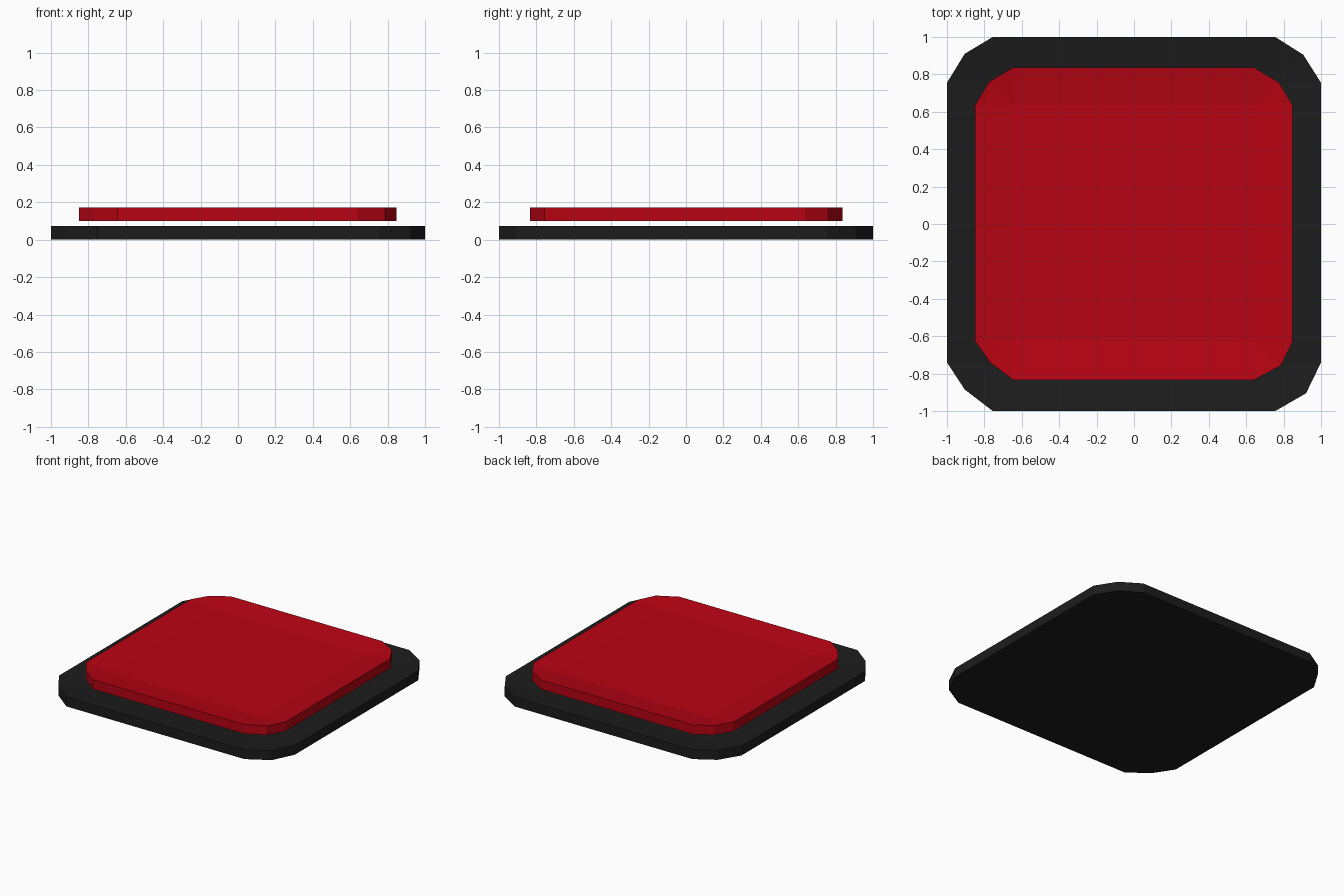
import bpy, bmesh

if "Cube" in bpy.data.objects:
    bpy.data.objects.remove(bpy.data.objects["Cube"])


def material(name, rgb):
    m = bpy.data.materials.new(name)
    m.diffuse_color = (*rgb, 1)
    m.use_nodes = True
    m.node_tree.nodes["Principled BSDF"].inputs["Base Color"].default_value = m.diffuse_color
    return m


def dished_plate(name, outline, z0, z1, depth, mat):
    """Closed plate: 12-point outline (3 per corner), top sloping to a sunken middle."""
    bm = bmesh.new()
    low = [bm.verts.new((x, y, z0)) for x, y in outline]
    rim = [bm.verts.new((x, y, z1)) for x, y in outline]
    n = len(outline)
    bm.faces.new(low[::-1])
    for i in range(n):
        j = (i + 1) % n
        bm.faces.new((low[i], low[j], rim[j], rim[i]))
    # Each corner has one sunken point in line with its straight edges
    sunk = []
    for c in range(4):
        a, b = outline[3 * c], outline[3 * c + 2]
        x, y = (b[0], a[1]) if c % 2 == 0 else (a[0], b[1])
        sunk.append(bm.verts.new((x, y, z1 - depth)))
    for c in range(4):
        a, m, b = rim[3 * c:3 * c + 3]
        bm.faces.new((a, m, sunk[c]))
        bm.faces.new((m, b, sunk[c]))
        d = (c + 1) % 4
        bm.faces.new((b, rim[3 * d], sunk[d], sunk[c]))
    bm.faces.new(sunk)
    bmesh.ops.recalc_face_normals(bm, faces=bm.faces)
    me = bpy.data.meshes.new(name)
    bm.to_mesh(me)
    bm.free()
    me.materials.append(mat)
    ob = bpy.data.objects.new(name, me)
    bpy.context.collection.objects.link(ob)
    return ob


# Dark base plate with faceted corners
dished_plate("base_plate", [
    (1, 0.755), (0.905, 0.905), (0.755, 1),
    (-0.755, 1), (-0.905, 0.91), (-1, 0.755),
    (-1, -0.74), (-0.905, -0.885), (-0.755, -1),
    (0.755, -1), (0.92, -0.905), (1, -0.74),
], 0.0, 0.072, 0.03, material("dark_grey", (0.012, 0.012, 0.012)))

# Red button plate floating just above the base
dished_plate("button_plate", [
    (0.848, 0.635), (0.775, 0.757), (0.64, 0.838),
    (-0.645, 0.838), (-0.775, 0.76), (-0.85, 0.635),
    (-0.85, -0.625), (-0.77, -0.74), (-0.645, -0.835),
    (0.64, -0.835), (0.785, -0.757), (0.848, -0.63),
], 0.099, 0.171, 0.025, material("red", (0.47, 0.001, 0.006)))
